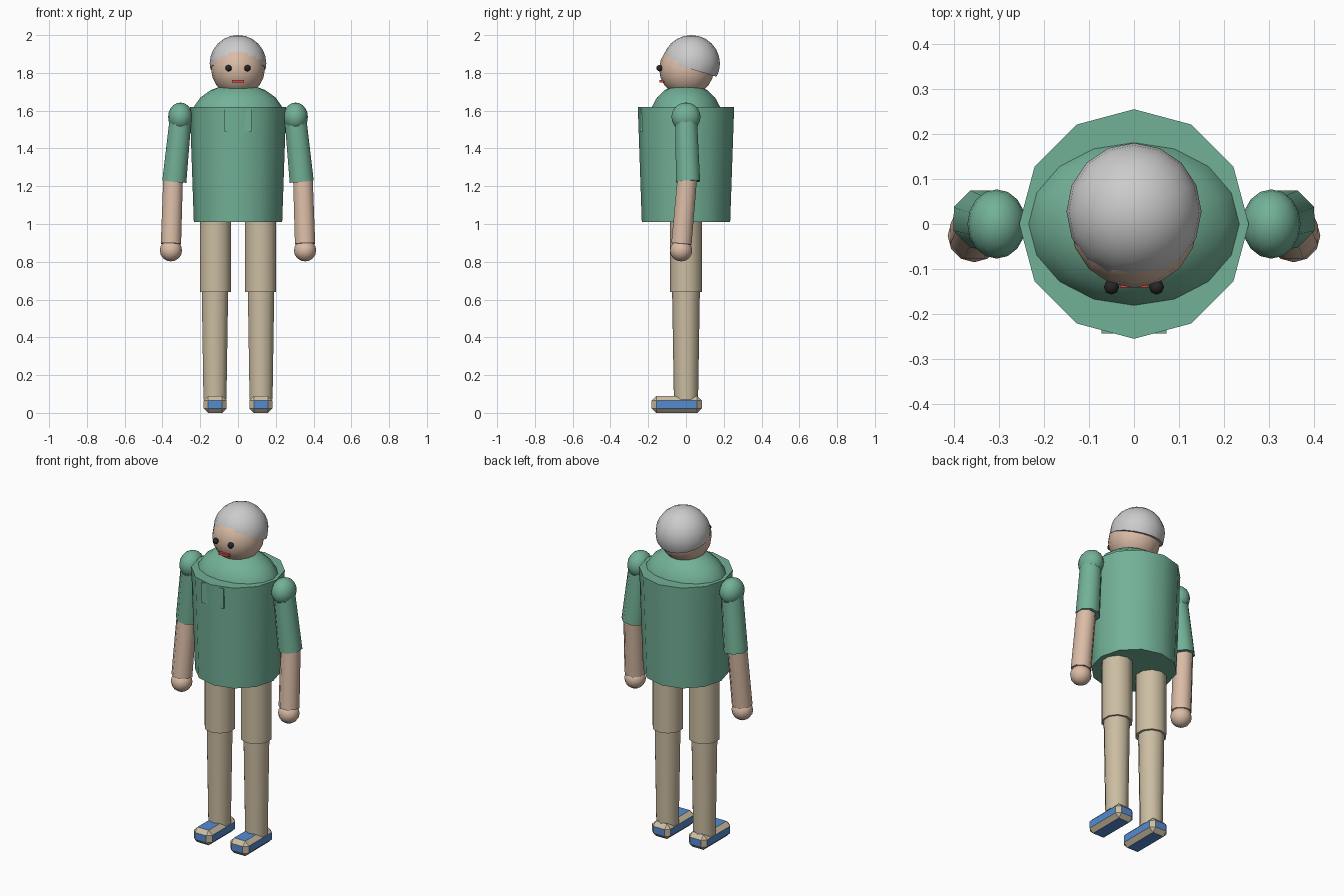
import bpy, bmesh, math
from mathutils import Matrix, Vector

if "Cube" in bpy.data.objects:
    bpy.data.objects.remove(bpy.data.objects["Cube"])


def material(name, rgb):
    m = bpy.data.materials.new(name)
    m.diffuse_color = (*rgb, 1)
    m.use_nodes = True
    m.node_tree.nodes["Principled BSDF"].inputs["Base Color"].default_value = m.diffuse_color
    return m


GREEN = material("green_cloth", (0.17, 0.44, 0.31))
SKIN = material("skin", (0.70, 0.50, 0.38))
KHAKI = material("khaki", (0.60, 0.51, 0.36))
BLUE = material("blue", (0.09, 0.26, 0.65))
RED = material("red", (0.75, 0.06, 0.05))
BLACK = material("black", (0.02, 0.02, 0.02))


def finish(bm, name, mat=None, smooth=True):
    mesh = bpy.data.meshes.new(name)
    bm.to_mesh(mesh)
    bm.free()
    ob = bpy.data.objects.new(name, mesh)
    bpy.context.collection.objects.link(ob)
    if mat:
        mesh.materials.append(mat)
    if smooth:
        bpy.ops.object.select_all(action='DESELECT')
        ob.select_set(True)
        bpy.context.view_layer.objects.active = ob
        bpy.ops.object.shade_smooth_by_angle(angle=math.radians(50))
    return ob


def sphere_mesh(centre, radii, segs, rings):
    bm = bmesh.new()
    m = Matrix.Translation(centre) @ Matrix.Diagonal((*radii, 1))
    bmesh.ops.create_uvsphere(bm, u_segments=segs, v_segments=rings, radius=1, matrix=m)
    return bm


def ball(name, centre, radii, mat, segs=16, rings=10):
    return finish(sphere_mesh(centre, radii, segs, rings), name, mat)


def tube(name, low, high, r_low, r_high, sides, mat, turn=0):
    low, high = Vector(low), Vector(high)
    d = high - low
    rot = Vector((0, 0, 1)).rotation_difference(d).to_matrix().to_4x4()
    m = Matrix.Translation((low + high) / 2) @ rot @ Matrix.Rotation(turn, 4, 'Z')
    bm = bmesh.new()
    bmesh.ops.create_cone(bm, cap_ends=True, segments=sides, radius1=r_low,
                          radius2=r_high, depth=d.length, matrix=m)
    return finish(bm, name, mat)


def box(name, centre, size, mat):
    bm = bmesh.new()
    m = Matrix.Translation(centre) @ Matrix.Diagonal((*size, 1))
    bmesh.ops.create_cube(bm, size=1, matrix=m)
    return finish(bm, name, mat, smooth=False)


# Torso, shoulder dome and chest pocket
tube("torso", (0, 0, 1.01), (0, 0, 1.62), 0.234, 0.255, 12, GREEN)
ball("shoulder_dome", (0, 0, 1.565), (0.246, 0.19, 0.178), GREEN)
box("chest_pocket", (0, -0.225, 1.55), (0.145, 0.036, 0.12), GREEN)

# Head and face
ball("head", (0, 0.003, 1.82), (0.142, 0.145, 0.145), SKIN)
box("mouth", (0, -0.125, 1.755), (0.062, 0.032, 0.014), RED)

# Hair cap: sphere cut by a plane sloping down to the back
bm = sphere_mesh((0, 0.028, 1.85), (0.15, 0.152, 0.15), 16, 12)
cut = bmesh.ops.bisect_plane(bm, geom=bm.verts[:] + bm.edges[:] + bm.faces[:],
                             plane_co=(0, -0.13, 1.868), plane_no=(0, 0.085, 0.28),
                             clear_inner=True)
rim = [e for e in cut["geom_cut"] if isinstance(e, bmesh.types.BMEdge)]
bmesh.ops.holes_fill(bm, edges=rim, sides=0)
finish(bm, "hair")

for side, s in (("left", -1), ("right", 1)):
    # Eye
    ball(f"{side}_eye", (s * 0.05, -0.14, 1.825), (0.017,) * 3, BLACK, 8, 6)

    # Arm: sleeve, forearm and hand
    ball(f"{side}_shoulder", (s * 0.305, 0, 1.567), (0.065, 0.077, 0.076), GREEN)
    tube(f"{side}_sleeve", (s * 0.337, 0.011, 1.225), (s * 0.303, 0, 1.57),
         0.069, 0.062, 8, GREEN, math.pi / 8)
    tube(f"{side}_forearm", (s * 0.355, -0.024, 0.895), (s * 0.343, 0.008, 1.26),
         0.058, 0.056, 8, SKIN, math.pi / 8)
    ball(f"{side}_hand", (s * 0.355, -0.026, 0.86), (0.059, 0.059, 0.058), SKIN, 12, 8)

    # Leg: thigh and lower leg
    tube(f"{side}_thigh", (s * 0.12, 0, 0.64), (s * 0.12, 0, 1.05), 0.086, 0.086, 10, KHAKI)
    tube(f"{side}_lower_leg", (s * 0.122, 0, 0.07), (s * 0.122, 0, 0.68),
         0.064, 0.074, 10, KHAKI)

    # Shoe: blue block with pale chamfered edges
    shoe = box(f"{side}_shoe", (s * 0.121, -0.049, 0.045), (0.122, 0.265, 0.09), BLUE)
    shoe.data.materials.append(KHAKI)
    bevel = shoe.modifiers.new("chamfer", 'BEVEL')
    bevel.width = 0.024
    bevel.segments = 1
    bevel.material = 1
